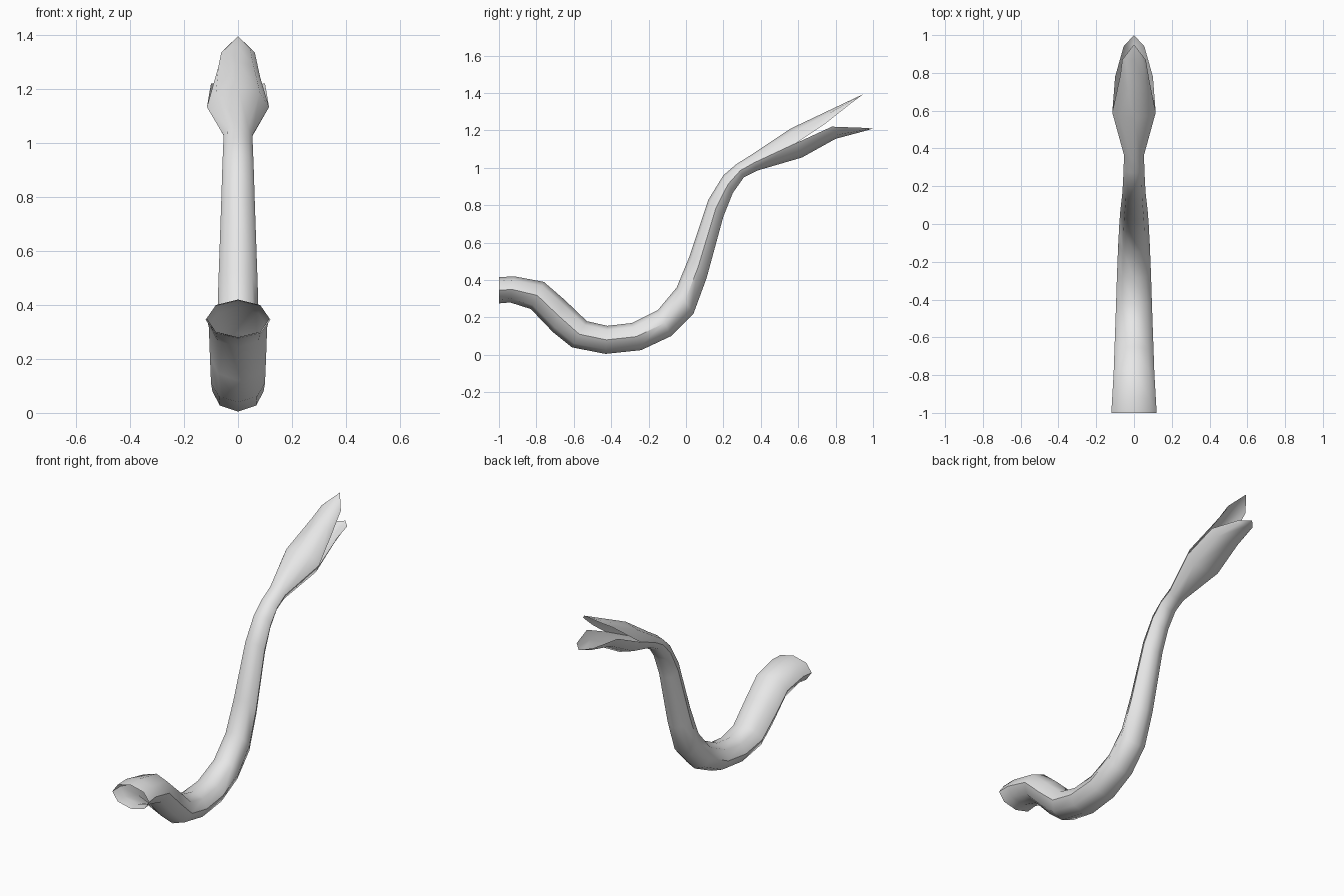
import bpy, bmesh, math
from mathutils import Vector

cube = bpy.data.objects.get("Cube")
if cube:
    bpy.data.objects.remove(cube, do_unlink=True)

grey = bpy.data.materials.new("Light grey")
grey.use_nodes = True
GREY = (0.8, 0.8, 0.8, 1)
grey.diffuse_color = GREY
grey.node_tree.nodes["Principled BSDF"].inputs["Base Color"].default_value = GREY

# Stalk rings: top y, top z, bottom y, bottom z, half width
RINGS = [
    (-1.00, .415, -1.00, .275, .120), (-.92, .420, -.94, .280, .116),
    (-.76, .390, -.83, .245, .108), (-.65, .295, -.71, .120, .104),
    (-.53, .180, -.61, .040, .100), (-.42, .155, -.43, .005, .095),
    (-.29, .170, -.24, .025, .090), (-.15, .240, -.08, .100, .084),
    (-.05, .360, .04, .220, .078), (.02, .530, .11, .410, .073),
    (.12, .830, .20, .740, .062), (.20, .960, .25, .865, .058),
    (.27, 1.020, .31, .950, .055), (.35, 1.070, .38, .985, .053),
    (.56, 1.210, .62, 1.055, .115),
]
# Jaw arcs: rim y, rim z, crown y, crown z, half width
UPPER = [(.75, 1.24, .75, 1.300, .083), (.87, 1.335, .87, 1.357, .062)]
LOWER = [(.78, 1.22, .80, 1.155, .100), (.94, 1.214, .95, 1.195, .055)]
SIDES = 8

bm = bmesh.new()


def arc(y, z, dy, dz, w, steps):
    """Points on an ellipse: w along x, (dy, dz) towards the crown."""
    angles = [2 * math.pi * i / SIDES for i in steps]
    return [bm.verts.new((w * math.cos(a), y + dy * math.sin(a),
                          z + dz * math.sin(a))) for a in angles]


def bridge(a, b, closed):
    n = len(a)
    for i in range(n if closed else n - 1):
        j = (i + 1) % n
        bm.faces.new((a[i], a[j], b[j], b[i]))


# Open tapering tube
rings = [arc((ty + by) / 2, (tz + bz) / 2, (ty - by) / 2, (tz - bz) / 2, w, range(SIDES))
         for ty, tz, by, bz, w in RINGS]
for a, b in zip(rings, rings[1:]):
    bridge(a, b, True)


# Two thin jaws, each continuing half of the last ring
def jaw(start, rows, tip):
    arcs = [start]
    for ry, rz, cy, cz, w in rows:
        arcs.append(arc(ry, rz, cy - ry, cz - rz, w, range(5)))
    for a, b in zip(arcs, arcs[1:]):
        bridge(a, b, False)
    end = bm.verts.new(tip)
    for p, q in zip(arcs[-1], arcs[-1][1:]):
        bm.faces.new((p, q, end))
    return arcs


last = rings[-1]
upper = jaw(last[:5], UPPER, (0, .95, 1.395))
jaw([last[i % SIDES] for i in (0, 7, 6, 5, 4)], LOWER, (0, 1, 1.21))

# Folded notch on the right edge of the upper jaw
upper[1][3].co = Vector((-.032, .70, 1.262))
upper[1][4].co = Vector((-.072, .79, 1.285))

bmesh.ops.recalc_face_normals(bm, faces=bm.faces[:])
# Keep the outside of the tube facing out
bm.faces.ensure_lookup_table()
first = bm.faces[0]
c = first.calc_center_median()
if first.normal.dot(c - Vector((0, c.y, .345))) < 0:
    bmesh.ops.reverse_faces(bm, faces=bm.faces[:])

mesh = bpy.data.meshes.new("curved_stalk_with_jaws")
bm.to_mesh(mesh)
bm.free()
mesh.materials.append(grey)
stalk = bpy.data.objects.new("curved_stalk_with_jaws", mesh)
bpy.context.collection.objects.link(stalk)
bpy.ops.object.select_all(action='DESELECT')
stalk.select_set(True)
bpy.context.view_layer.objects.active = stalk
bpy.ops.object.shade_smooth_by_angle(angle=math.radians(50))
